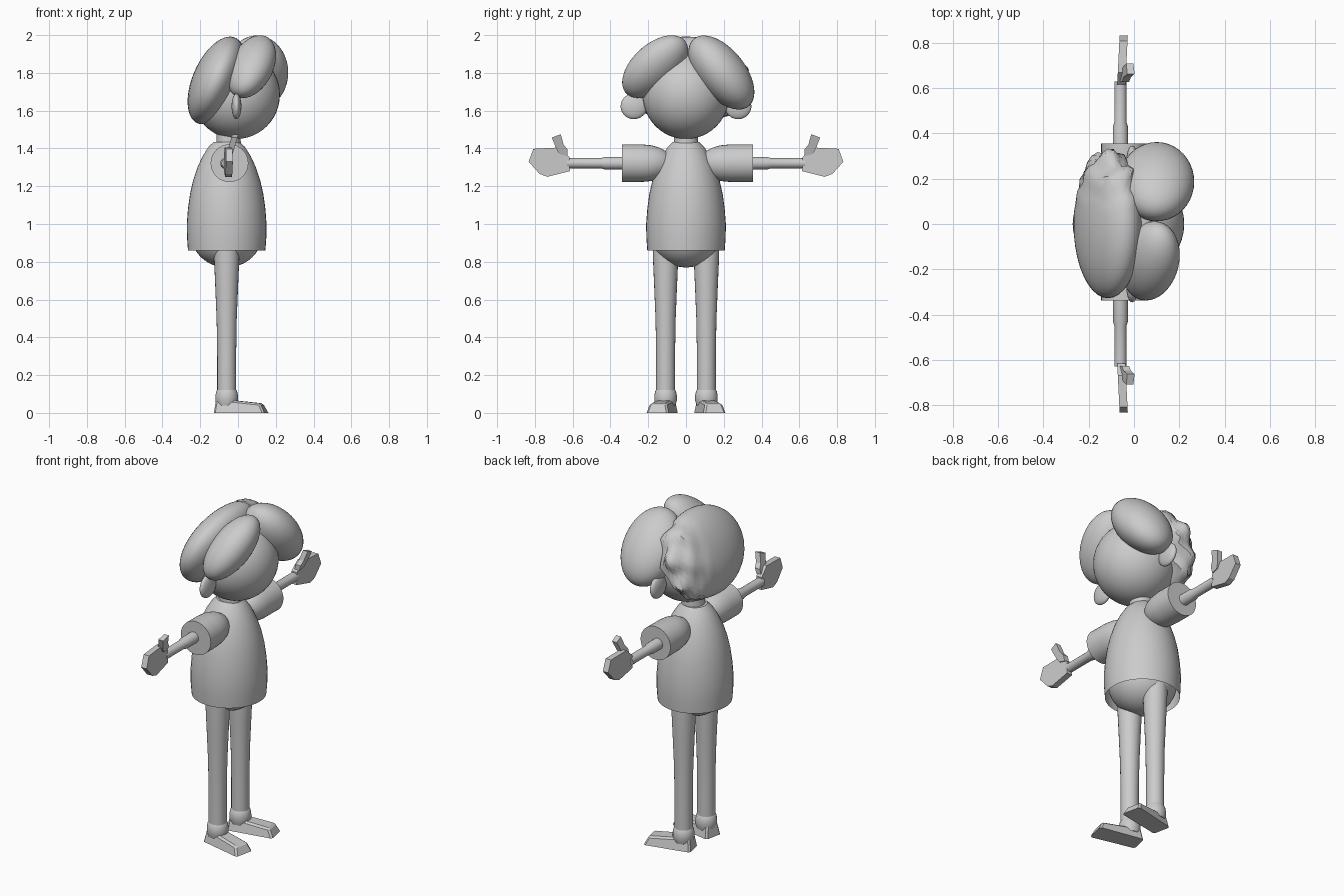
import bpy, bmesh, math
from mathutils import Matrix, Vector

if "Cube" in bpy.data.objects:
    bpy.data.objects.remove(bpy.data.objects["Cube"])


def finish(name, bm, smooth=True, recalc=True):
    if recalc:
        bmesh.ops.recalc_face_normals(bm, faces=bm.faces)
    me = bpy.data.meshes.new(name)
    bm.to_mesh(me)
    bm.free()
    ob = bpy.data.objects.new(name, me)
    bpy.context.collection.objects.link(ob)
    if smooth:
        bpy.context.view_layer.objects.active = ob
        bpy.ops.object.select_all(action='DESELECT')
        ob.select_set(True)
        bpy.ops.object.shade_smooth_by_angle(angle=math.radians(40))
    return ob


def lathe(name, profile, matrix, n=32, caps=True):
    """Revolve (radius, height) points about local z."""
    bm = bmesh.new()
    rings = []
    for r, h in profile:
        rings.append([bm.verts.new(matrix @ Vector((r * math.cos(a), r * math.sin(a), h)))
                      for a in (2 * math.pi * i / n for i in range(n))])
    for a, b in zip(rings, rings[1:]):
        for i in range(n):
            j = (i + 1) % n
            bm.faces.new((a[i], a[j], b[j], b[i]))
    if caps:
        bm.faces.new(rings[0])
        bm.faces.new(rings[-1])
    return finish(name, bm)


def ellipsoid(name, c, half, corr=(0, 0, 0), rough=0.0):
    """Ellipsoid with given half extents, leaned by xy, xz, yz correlations."""
    xy, xz, yz = corr
    k = math.sqrt(1 - xy * xy)
    m = (yz - xz * xy) / k
    low = Matrix(((half[0], 0, 0), (half[1] * xy, half[1] * k, 0),
                  (half[2] * xz, half[2] * m, half[2] * math.sqrt(1 - xz * xz - m * m))))
    bm = bmesh.new()
    bmesh.ops.create_uvsphere(bm, u_segments=40, v_segments=24, radius=1)
    for v in bm.verts:
        p = low @ v.co
        if rough and p.y > 0.08:
            w = math.sin(31 * p.z + 17 * p.y) * math.sin(43 * p.y - 19 * p.x)
            p *= 1 + rough * w * min(1, (p.y - 0.08) / 0.1)
        v.co = p + Vector(c)
    return finish(name, bm)


def prism(name, points, offset):
    """Thick plate from an outline, extruded both ways along offset."""
    bm = bmesh.new()
    off = Vector(offset)
    a = [bm.verts.new(Vector(p) - off) for p in points]
    b = [bm.verts.new(Vector(p) + off) for p in points]
    bm.faces.new(a)
    bm.faces.new(b)
    for i in range(len(a)):
        j = (i + 1) % len(a)
        bm.faces.new((a[i], a[j], b[j], b[i]))
    return finish(name, bm, smooth=False)


CX = -0.06
# Shirt (open at the hem), trousers seat and neck
lathe("shirt", [(0.205, 0.86), (0.21, 0.93), (0.211, 1.0), (0.205, 1.08), (0.194, 1.16),
                (0.178, 1.23), (0.155, 1.3), (0.127, 1.36), (0.095, 1.41), (0.068, 1.435),
                (0.001, 1.437)],
      Matrix.Translation((CX, 0, 0)), 40, caps=False)
ellipsoid("trousers_seat", (CX, 0, 0.95), (0.19, 0.19, 0.18))
lathe("neck", [(0.066, 1.4), (0.062, 1.5)], Matrix.Translation((-0.05, 0, 0)))

# Head
ellipsoid("head", (-0.01, 0, 1.685), (0.232, 0.23, 0.235))

# Hair: two front lobes and one large back mass, ruffled on one side
ellipsoid("hair_front_right", (0.072, -0.163, 1.833), (0.13, 0.175, 0.166), (0.15, 0.35, 0.5))
ellipsoid("hair_front_left", (0.1, 0.187, 1.802), (0.166, 0.175, 0.196), (0, 0, -0.53))
ellipsoid("hair_back", (-0.115, 0.0, 1.76), (0.152, 0.328, 0.232), (0, 0.48, 0), rough=0.09)

# Outlines for the hand and thumb in (y, z)
HAND = [(0.615, 1.28), (0.617, 1.355), (0.67, 1.405), (0.808, 1.398),
        (0.833, 1.33), (0.775, 1.265), (0.735, 1.25)]
THUMB = [(0.625, 1.385), (0.665, 1.36), (0.69, 1.40), (0.663, 1.42), (0.663, 1.437)]
THUMB = [(0.628, 1.36), (0.628, 1.395), (0.648, 1.42), (0.663, 1.475), (0.71, 1.458),
         (0.688, 1.40), (0.67, 1.37)]

for s, side in ((1, "left"), (-1, "right")):
    # Ears
    ellipsoid(side + "_ear", (-0.008, s * 0.276, 1.623), (0.026, 0.07, 0.068))

    # Sleeve, forearm and wrist run out along y
    end = 0.355 if s > 0 else 0.338
    out = Matrix.Rotation(-s * math.pi / 2, 4, 'X')
    lathe(side + "_sleeve", [(0.03, 0.07), (0.06, 0.1), (0.082, 0.14), (0.094, 0.18),
                             (0.099, 0.23), (0.1, end)],
          Matrix.Translation((-0.045, 0, 1.322)) @ out)
    lathe(side + "_arm", [(0.034, 0.25), (0.033, 0.43), (0.027, 0.45), (0.027, 0.63)],
          Matrix.Translation((CX, 0, 1.322)) @ out, 20)

    # Hand and thumb plates
    prism(side + "_hand", [(-0.056 + 0.05 * (y - 0.62), s * y, z) for y, z in HAND],
          (0.018, 0, 0))
    prism(side + "_thumb", [(-0.045 + 0.3 * (z - 1.37), s * y, z) for y, z in THUMB],
          (0.016, 0, 0))

    # Leg and sock
    lathe(side + "_leg", [(0.05, 0.09), (0.05, 0.3), (0.053, 0.49), (0.06, 0.66),
                          (0.067, 0.82), (0.067, 0.93)],
          Matrix.Translation((CX, s * 0.108, 0)), 24)
    lathe(side + "_sock", [(0.052, 0.04), (0.06, 0.065), (0.06, 0.09), (0.055, 0.115),
                           (0.048, 0.125)],
          Matrix.Translation((CX, s * 0.108, 0)), 24)

    # Shoe: wedge, low at the toe and turned outward
    bm = bmesh.new()
    bmesh.ops.create_cube(bm, size=1)
    turn = Matrix.Rotation(s * math.radians(12), 3, 'Z')
    for v in bm.verts:
        toe, top = v.co.x > 0, v.co.z > 0
        x = (0.215 if toe else -0.06) - (0.025 if top and toe else 0) + (0.01 if top and not toe else 0)
        y = math.copysign((0.06 if toe else 0.055) - (0.015 if top else 0), v.co.y)
        z = (0.05 if toe else 0.076) if top else 0
        v.co = turn @ Vector((x, y, z)) + Vector((CX, s * 0.108, 0))
    bmesh.ops.bevel(bm, geom=[e for e in bm.edges if max(v.co.z for v in e.verts) > 0.01],
                    offset=0.01, segments=1, affect='EDGES')
    finish(side + "_shoe", bm, smooth=False)
